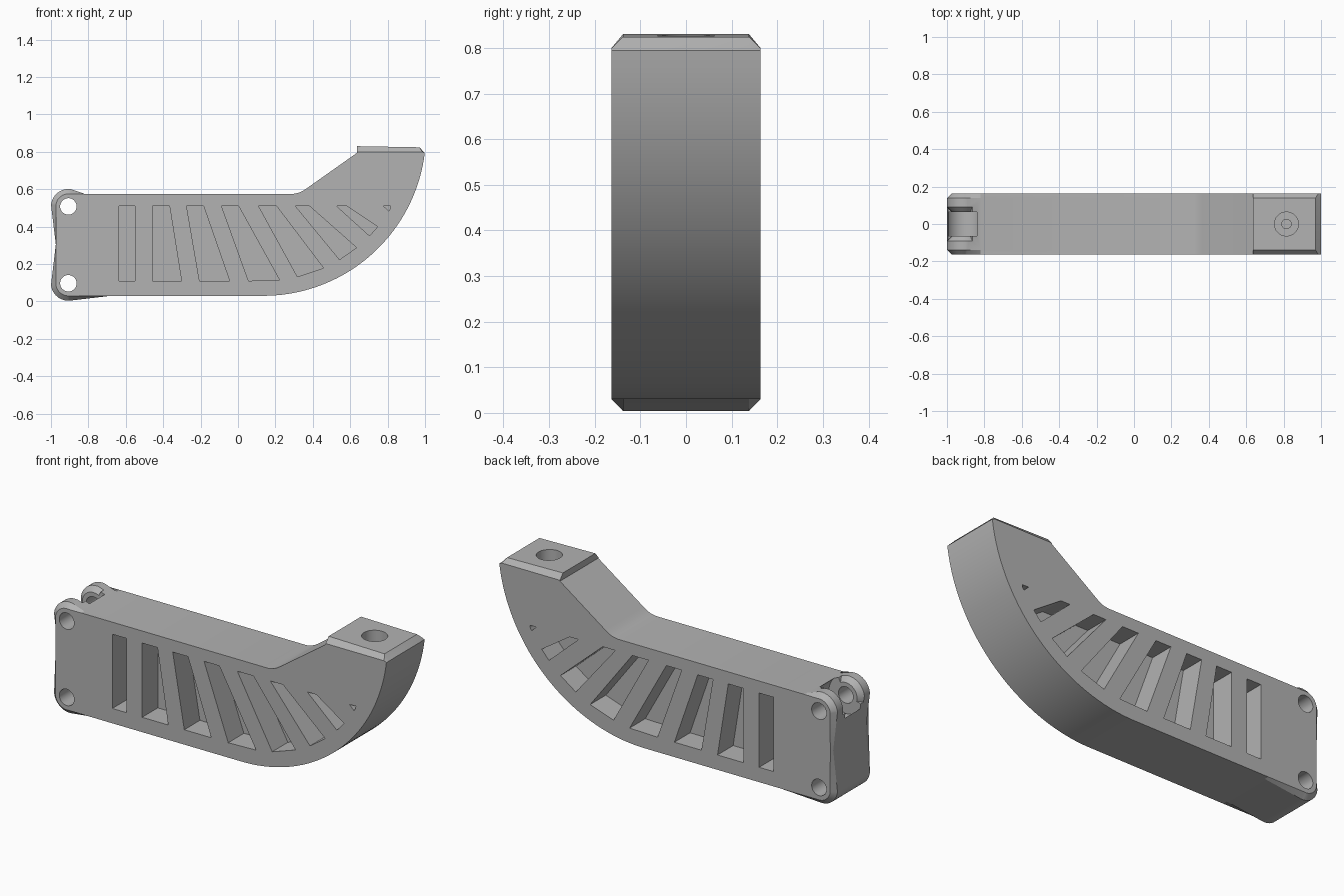
import bpy, bmesh
from math import cos, sin, sqrt, radians
from mathutils import Matrix

if "Cube" in bpy.data.objects:
    bpy.data.objects.remove(bpy.data.objects["Cube"])

PIN_X, PIN_LOW, PIN_HIGH = -0.907, 0.097, 0.508
ARC_X, ARC_Z, ARC_R = 0.135, 0.9, 0.87

grey = bpy.data.materials.new("plain grey")
grey.use_nodes = True
COLOUR = (0.45, 0.45, 0.45, 1)
grey.diffuse_color = COLOUR
grey.node_tree.nodes["Principled BSDF"].inputs["Base Color"].default_value = COLOUR


def arc(cx, cz, r, start, end, n):
    angles = [radians(start + (end - start) * i / n) for i in range(n + 1)]
    return [(cx + r * cos(a), cz + r * sin(a)) for a in angles]


def loft(bm, layers):
    """Skin matching x-z outlines placed at successive y positions."""
    rings = [[bm.verts.new((x, y, z)) for x, z in pts] for y, pts in layers]
    for a, b in zip(rings, rings[1:]):
        for i in range(len(a)):
            j = (i + 1) % len(a)
            bm.faces.new((a[i], a[j], b[j], b[i]))
    bm.faces.new(rings[0][::-1])
    bm.faces.new(rings[-1])


def cylinder(bm, r, length, matrix):
    bmesh.ops.create_cone(bm, cap_ends=True, segments=48, radius1=r, radius2=r,
                          depth=length, matrix=matrix)


def make_object(name, bm):
    bmesh.ops.recalc_face_normals(bm, faces=bm.faces)
    mesh = bpy.data.meshes.new(name)
    bm.to_mesh(mesh)
    bm.free()
    mesh.materials.append(grey)
    obj = bpy.data.objects.new(name, mesh)
    bpy.context.collection.objects.link(obj)
    return obj


def cut(target, name, bm):
    cutter = make_object(name, bm)
    cutter.hide_render = True
    mod = target.modifiers.new(name, "BOOLEAN")
    mod.operation, mod.solver, mod.object = "DIFFERENCE", "EXACT", cutter
    bpy.context.view_layer.objects.active = target
    bpy.ops.object.modifier_apply(modifier=name)
    bpy.data.objects.remove(cutter)


def outline(boss_r, block_top):
    """Side silhouette: pin bosses, curved belly, raised mounting block."""
    pts = [(-0.974, 0.305)]
    pts += arc(PIN_X, PIN_LOW, boss_r, 185, 275, 14)
    pts += [(-0.68, 0.03)]
    pts += arc(ARC_X, ARC_Z, ARC_R, 270, 353, 40)
    pts += block_top
    pts += [(0.637, 0.795), (0.365, 0.603), (0.345, 0.59), (0.322, 0.58),
            (0.295, 0.575), (-0.82, 0.575)]
    pts += arc(PIN_X, PIN_HIGH, boss_r, 80, 175, 14)
    return pts


# Arm body with chamfered bosses and block
full = outline(0.093, [(0.97, 0.824), (0.637, 0.83)])
inset = outline(0.067, [(0.985, 0.8), (0.637, 0.8)])
bm = bmesh.new()
loft(bm, [(-0.163, inset), (-0.138, full), (0.138, full), (0.163, inset)])
body = make_object("arm_body", bm)

# Tapering side pockets: top left, top right, bottom left, bottom right
POCKETS = [(-.635, -.55, -.635, -.55), (-.457, -.366, -.457, -.302),
           (-.275, -.184, -.206, -.045), (-.088, .003, .056, .222),
           (.11, .206, .318, .457), (.307, .382, .543, .634),
           (.527, .58, .703, .746), (.778, .816, .806, .814)]


def pocket_floor(x):
    r = ARC_R - 0.08
    return ARC_Z - sqrt(r * r - max(0, x - ARC_X) ** 2)


bm = bmesh.new()
for tl, tr, bl, br in POCKETS:
    quad = [(tl, 0.51), (bl, pocket_floor(bl)), (br, pocket_floor(br)), (tr, 0.51)]
    for side in (-1, 1):
        loft(bm, [(side * 0.03, quad), (side * 0.2, quad)])
cut(body, "pockets", bm)

# Clevis notch around the upper pin
LIE = Matrix.Rotation(radians(90), 4, "X")
bm = bmesh.new()
cylinder(bm, 0.1, 0.13, Matrix.Translation((PIN_X, 0, PIN_HIGH)) @ LIE)
cut(body, "clevis_notch", bm)


# Chamfer on the inner rims of the two ears
def sector(inner):
    return (arc(PIN_X, PIN_HIGH, inner, 62, 195, 20)
            + arc(PIN_X, PIN_HIGH, 0.14, 195, 62, 20))


bm = bmesh.new()
loft(bm, [(-0.118, sector(0.12)), (-0.065, sector(0.067)),
          (0.065, sector(0.067)), (0.118, sector(0.12))])
cut(body, "ear_chamfer", bm)

# Pin holes
bm = bmesh.new()
for z in (PIN_LOW, PIN_HIGH):
    cylinder(bm, 0.044, 0.5, Matrix.Translation((PIN_X, 0, z)) @ LIE)
cut(body, "pin_holes", bm)

# Counterbored hole in the mounting block
for name, r, bottom in (("counterbore", 0.064, 0.73), ("pilot_hole", 0.025, 0.6)):
    bm = bmesh.new()
    cylinder(bm, r, 0.9 - bottom, Matrix.Translation((0.815, 0, (0.9 + bottom) / 2)))
    cut(body, name, bm)

# Smooth curves, sharp edges
bpy.ops.object.select_all(action="DESELECT")
body.select_set(True)
bpy.context.view_layer.objects.active = body
bpy.ops.object.shade_smooth_by_angle(angle=radians(25))
